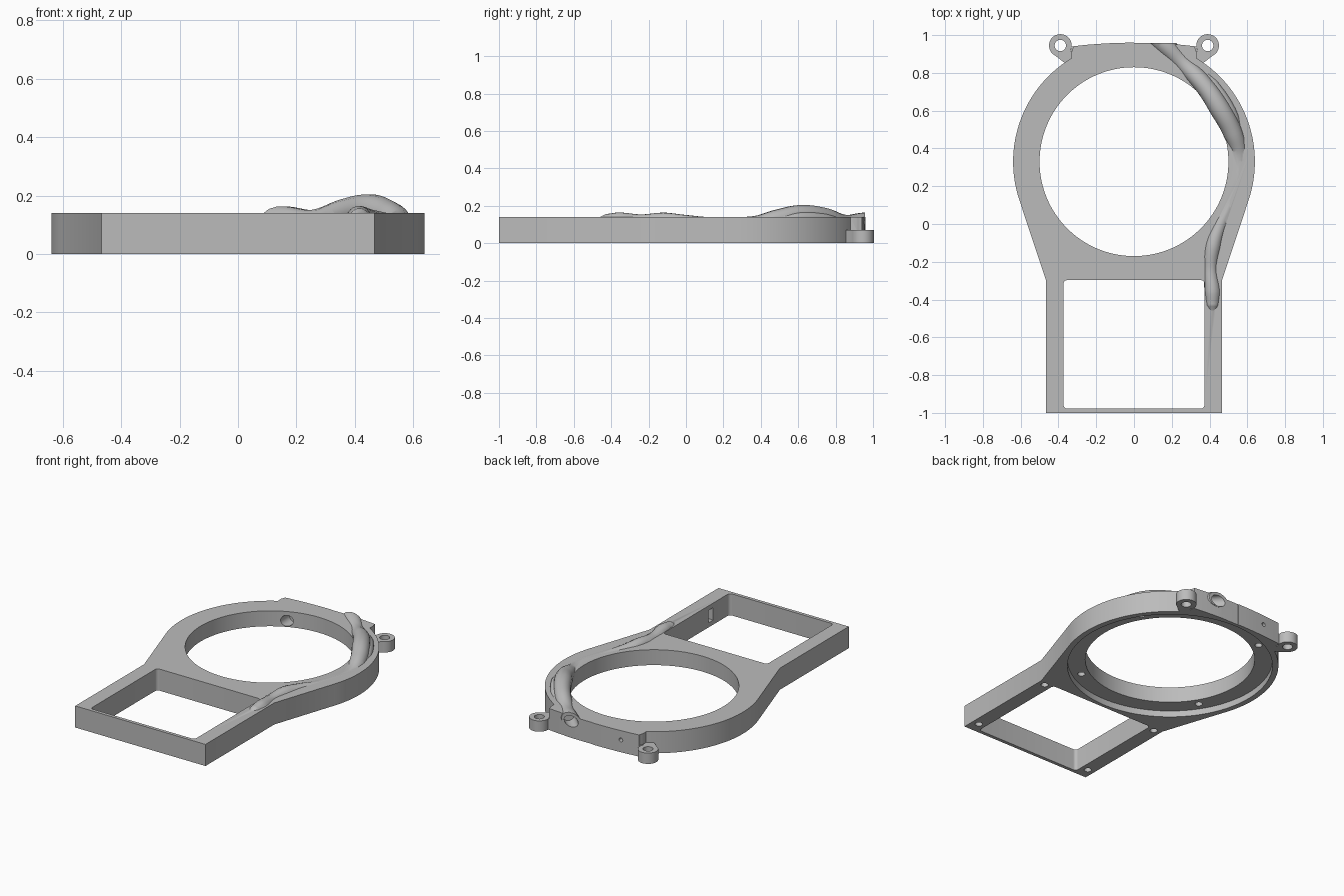
import bpy, bmesh
from math import sin, cos, radians, pi
from mathutils import Vector

if "Cube" in bpy.data.objects:
    bpy.data.objects.remove(bpy.data.objects["Cube"])

T = 0.14                      # plate thickness
RING = Vector((0, 0.33, 0))   # ring centre

grey = bpy.data.materials.new("plain_grey")
grey.use_nodes = True
grey.diffuse_color = (0.5, 0.5, 0.5, 1)
grey.node_tree.nodes["Principled BSDF"].inputs["Base Color"].default_value = (0.5, 0.5, 0.5, 1)


def arc(cx, cy, r, a0, a1, n):
    angles = [radians(a0 + (a1 - a0) * i / n) for i in range(n + 1)]
    return [(cx + r * cos(a), cy + r * sin(a)) for a in angles]


def prism(name, pts, z0, z1):
    """Extrude a closed xy profile from z0 to z1."""
    bm = bmesh.new()
    face = bm.faces.new([bm.verts.new((x, y, z0)) for x, y in pts])
    new = bmesh.ops.extrude_face_region(bm, geom=[face])["geom"]
    bmesh.ops.translate(bm, vec=(0, 0, z1 - z0),
                        verts=[v for v in new if isinstance(v, bmesh.types.BMVert)])
    bmesh.ops.recalc_face_normals(bm, faces=bm.faces)
    mesh = bpy.data.meshes.new(name)
    bm.to_mesh(mesh)
    bm.free()
    ob = bpy.data.objects.new(name, mesh)
    bpy.context.collection.objects.link(ob)
    mesh.materials.append(grey)
    return ob


def disc(name, x, y, r, z0, z1, n=32):
    return prism(name, arc(x, y, r, 0, 360, n)[:-1], z0, z1)


def rod(name, start, end, r, n=24):
    """Cylinder between two points."""
    a, b = Vector(start), Vector(end)
    ob = disc(name, 0, 0, r, 0, (b - a).length, n)
    ob.location = a
    ob.rotation_euler = (b - a).to_track_quat("Z", "Y").to_euler()
    return ob


def box(name, x0, x1, y0, y1, z0, z1):
    return prism(name, [(x0, y0), (x1, y0), (x1, y1), (x0, y1)], z0, z1)


def combine(base, other, operation):
    """Boolean another solid into the base, then discard it."""
    other.hide_render = True
    mod = base.modifiers.new("combine", "BOOLEAN")
    mod.operation, mod.solver, mod.object = operation, "EXACT", other
    bpy.context.view_layer.update()
    bpy.context.view_layer.objects.active = base
    bpy.ops.object.modifier_apply(modifier=mod.name)
    bpy.data.objects.remove(other)


def cut(other):
    combine(body, other, "DIFFERENCE")


def join(other):
    combine(body, other, "UNION")


# Plate outline: handle frame, tangent flanks, ring and shallow crown
half = [(0.467, -1), (0.467, -0.295)]
half += arc(0, RING.y, 0.64, -18.6, 59, 40)
half += [(0.33 * (1 - i / 8), 0.96 - 0.02 * (1 - i / 8) ** 2) for i in range(8)]
outline = half + [(0, 0.96)] + [(-x, y) for x, y in reversed(half)]
body = prism("frame_body", outline, 0, T)

# Mounting ears with necks, and clearance above them
for s in (-1, 1):
    neck = [(0.30, 0.85), (0.37, 0.855), (0.432, 0.903), (0.39, 0.945), (0.345, 0.92), (0.31, 0.9)]
    cut(disc("ear_clearance", s * 0.39, 0.945, 0.068, 0.07, 0.3))
    join(prism("ear_neck", [(s * x, y) for x, y in neck], 0, 0.07))
    join(disc("ear", s * 0.39, 0.945, 0.06, 0, 0.07, 40))
    cut(disc("ear_hole", s * 0.39, 0.945, 0.03, -0.1, 0.2))

# Round opening and the recess on the underside
cut(disc("round_opening", 0, RING.y, 0.5, -0.1, 0.3, 128))
cut(disc("underside_recess", 0, RING.y, 0.605, -0.1, 0.04, 128))

# Rounded rectangular window
w = []
for cx, cy, a in ((0.353, -0.317, 0), (-0.353, -0.317, 90), (-0.353, -0.958, 180), (0.353, -0.958, 270)):
    w += arc(cx, cy, 0.02, a, a + 90, 6)
cut(prism("window_opening", w, -0.1, 0.3))

# Blind screw holes underneath
for s in (-1, 1):
    for y in (-0.925, -0.32):
        cut(disc("frame_screw_hole", s * 0.42, y, 0.022, -0.1, 0.08, 20))
for k in range(4):
    a = radians(32 + 90 * k)
    cut(disc("ring_screw_hole", 0.55 * cos(a), RING.y + 0.55 * sin(a), 0.022, -0.1, 0.1, 20))

# Slot inside the window and the stepped bore through the crown
cut(box("window_slot", 0.3, 0.425, -0.81, -0.765, 0.03, 0.11))
cut(rod("crown_bore", (-0.2, 0.7, 0.08), (-0.2, 1.1, 0.08), 0.013))
cut(rod("crown_counterbore", (-0.2, 0.6, 0.08), (-0.2, 0.86, 0.08), 0.035))


def tube(name, points):
    """Smooth cable tube through (x, y, top height, radius) points."""
    curve = bpy.data.curves.new(name, "CURVE")
    curve.dimensions = "3D"
    curve.bevel_depth, curve.bevel_resolution = 1, 5
    curve.use_fill_caps = True
    curve.resolution_u = 8
    sp = curve.splines.new("BEZIER")
    sp.bezier_points.add(len(points) - 1)
    for p, (x, y, top, r) in zip(sp.bezier_points, points):
        p.co = (x, y, top - r)
        p.radius = r
        p.handle_left_type = p.handle_right_type = "AUTO"
    ob = bpy.data.objects.new(name, curve)
    bpy.context.collection.objects.link(ob)
    bpy.context.view_layer.update()
    mesh = bpy.data.meshes.new_from_object(ob.evaluated_get(bpy.context.evaluated_depsgraph_get()))
    bpy.data.objects.remove(ob)
    bm = bmesh.new()
    bm.from_mesh(mesh)
    bmesh.ops.remove_doubles(bm, verts=bm.verts, dist=0.0001)
    bmesh.ops.recalc_face_normals(bm, faces=bm.faces)
    bm.to_mesh(mesh)
    bm.free()
    mesh.materials.clear()
    mesh.materials.append(grey)
    solid = bpy.data.objects.new(name, mesh)
    bpy.context.collection.objects.link(solid)
    return solid


# Cable tube winding from the crown, around the ring, onto the handle
join(tube("cable_tube", [
    (0.09, 1.01, 0.164, 0.05), (0.16, 0.95, 0.164, 0.05), (0.26, 0.85, 0.152, 0.048),
    (0.37, 0.735, 0.19, 0.05), (0.455, 0.61, 0.205, 0.055), (0.525, 0.48, 0.178, 0.052),
    (0.557, 0.37, 0.146, 0.045), (0.55, 0.24, 0.141, 0.04), (0.505, 0.1, 0.141, 0.035),
    (0.45, -0.02, 0.153, 0.038), (0.418, -0.12, 0.164, 0.042), (0.405, -0.24, 0.154, 0.038),
    (0.415, -0.36, 0.165, 0.042), (0.416, -0.43, 0.156, 0.036), (0.416, -0.475, 0.135, 0.012)]))
join(tube("second_strand", [
    (0.34, 0.82, 0.135, 0.03), (0.42, 0.73, 0.16, 0.035),
    (0.505, 0.6, 0.166, 0.036), (0.56, 0.47, 0.135, 0.03)]))

# Trim the tube flush with the crown and open its end
cut(box("crown_trim", 0, 0.32, 0.957, 1.2, -0.1, 0.3))
cut(rod("cable_mouth", (0.05, 1.06, 0.112), (0.22, 0.89, 0.105), 0.036))

# Smooth curved walls, keep crisp edges
bpy.ops.object.select_all(action="DESELECT")
body.select_set(True)
bpy.context.view_layer.objects.active = body
bpy.ops.object.shade_smooth_by_angle(angle=radians(30))
